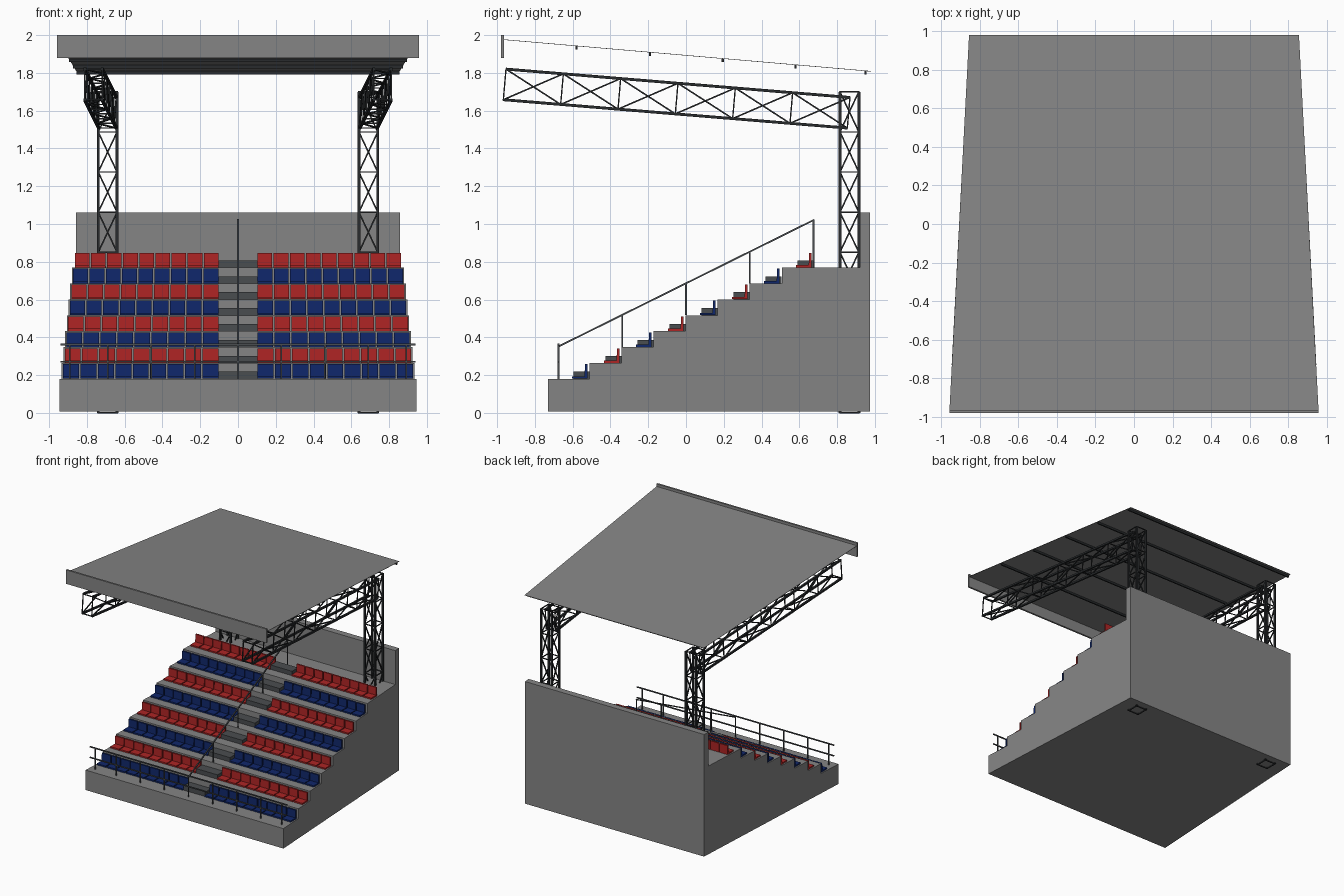
import bpy, bmesh, math
from mathutils import Vector

if "Cube" in bpy.data.objects:
    bpy.data.objects.remove(bpy.data.objects["Cube"])


def material(name, rgb):
    m = bpy.data.materials.new(name)
    m.diffuse_color = (*rgb, 1)
    m.use_nodes = True
    m.node_tree.nodes["Principled BSDF"].inputs["Base Color"].default_value = m.diffuse_color
    return m


GREY = material("concrete grey", (0.235, 0.235, 0.235))
DARK = material("dark steel", (0.021, 0.024, 0.026))
STEP = material("step grey", (0.068, 0.075, 0.08))
RED = material("seat red", (0.42, 0.018, 0.018))
BLUE = material("seat blue", (0.005, 0.02, 0.145))


def finish(bm, name, mat, recalc=True):
    if recalc:
        bmesh.ops.recalc_face_normals(bm, faces=bm.faces)
    me = bpy.data.meshes.new(name)
    bm.to_mesh(me)
    bm.free()
    me.materials.append(mat)
    ob = bpy.data.objects.new(name, me)
    bpy.context.collection.objects.link(ob)
    return ob


def prism(bm, profile, x0, x1):
    """Sweep a (y, z) profile across x; x0 and x1 are functions of y."""
    a = [bm.verts.new((x0(y), y, z)) for y, z in profile]
    b = [bm.verts.new((x1(y), y, z)) for y, z in profile]
    n = len(profile)
    bm.faces.new(a)
    bm.faces.new(b[::-1])
    for i in range(n):
        j = (i + 1) % n
        bm.faces.new((a[j], a[i], b[i], b[j]))


def box(bm, xa, xb, ya, yb, za, zb):
    prism(bm, [(ya, za), (yb, za), (yb, zb), (ya, zb)], lambda y: xa, lambda y: xb)


def bar(bm, p, q, w):
    """Square bar of width w between two points."""
    p, q = Vector(p), Vector(q)
    d = (q - p).normalized()
    ref = Vector((0, 1, 0)) if abs(d.z) > 0.9 else Vector((0, 0, 1))
    s = d.cross(ref).normalized()
    t = s.cross(d)
    h = w / 2
    ends = [[bm.verts.new(c + s * h * i + t * h * j)
             for i, j in ((-1, -1), (1, -1), (1, 1), (-1, 1))] for c in (p, q)]
    a, b = ends
    bm.faces.new(a[::-1])
    bm.faces.new(b)
    for i in range(4):
        j = (i + 1) % 4
        bm.faces.new((a[i], a[j], b[j], b[i]))


def truss(name, start, end, bays):
    """Four-chord lattice between two quads of corner points."""
    bm = bmesh.new()
    start, end = [Vector(v) for v in start], [Vector(v) for v in end]
    rings = [[s.lerp(e, k / bays) for s, e in zip(start, end)] for k in range(bays + 1)]
    for i in range(4):
        j = (i + 1) % 4
        bar(bm, start[i], end[i], 0.015)
        for k, r in enumerate(rings):
            bar(bm, r[i], r[j], 0.007)
            if k < bays:
                n = rings[k + 1]
                if k % 2:
                    bar(bm, r[i], n[j], 0.008)
                else:
                    bar(bm, r[j], n[i], 0.008)
    return finish(bm, name, DARK)


def half_width(y):
    return 0.945 - (y + 0.73) * 0.0528


ROWS = 8
DY, DZ = 0.1695, 0.0842


def riser_y(i):
    return -0.51 + DY * i


def tread_z(i):
    return 0.18 + DZ * i


# Stepped base with back wall
prof = [(-0.73, 0.008), (-0.73, tread_z(0))]
for i in range(ROWS - 1):
    prof += [(riser_y(i), tread_z(i)), (riser_y(i), tread_z(i + 1))]
prof += [(0.92, tread_z(7)), (0.92, 1.062), (0.975, 1.062), (0.975, 0.008)]
bm = bmesh.new()
prism(bm, prof, lambda y: -half_width(y), half_width)
finish(bm, "terrace_base", GREY)

# Seat rows: L-shaped seats either side of the aisle
for i in range(ROWS):
    bm = bmesh.new()
    r, z = riser_y(i), tread_z(i)
    shape = [(r - 0.093, z + 0.001), (r - 0.012, z + 0.001), (r - 0.012, z + 0.078),
             (r - 0.025, z + 0.078), (r - 0.027, z + 0.013), (r - 0.093, z + 0.013)]
    outer = half_width(r - 0.05) - 0.006
    pitch = (outer - 0.1) / 9
    for side in (-1, 1):
        for k in range(9):
            c = side * (0.1 + pitch * (k + 0.5))
            h = pitch / 2 - 0.004
            prism(bm, shape, lambda y: c - h, lambda y: c + h)
    finish(bm, f"seat_row_{i + 1}", RED if i % 2 else BLUE)

# Aisle steps
bm = bmesh.new()
for i in range(ROWS):
    r, z = riser_y(i), tread_z(i)
    box(bm, -0.102, 0.102, r - 0.085, r - 0.002, z, z + 0.038)
finish(bm, "aisle_steps", STEP)

# Front guard rail
bm = bmesh.new()
for z in (0.27, 0.362):
    bar(bm, (-0.94, -0.675, z), (0.94, -0.675, z), 0.009)
for x in (0, 0.23, 0.46, 0.69, 0.89):
    for s in ((-1, 1) if x else (1,)):
        bar(bm, (s * x, -0.675, 0.18), (s * x, -0.675, 0.362), 0.008)
finish(bm, "front_rail", STEP)

# Sloping aisle handrail
bm = bmesh.new()
bar(bm, (0, -0.678, 0.35), (0, 0.678, 1.022), 0.009)
for k in range(5):
    y = -0.675 + 0.3375 * k
    top = 0.352 + 0.168 * k
    bar(bm, (0, y, top - 0.171 if k < 4 else 0.77), (0, y, top), 0.008)
finish(bm, "aisle_handrail", STEP)

# Masts and cantilever roof trusses on both sides
for s, tag in ((-1, "left"), (1, "right")):
    sq = [(s * 0.69 + a * 0.05, 0.865 + b * 0.05)
          for a, b in ((-1, -1), (1, -1), (1, 1), (-1, 1))]
    truss("mast_" + tag, [(x, y, 0.0) for x, y in sq], [(x, y, 1.7) for x, y in sq], 8)

    def quad(cx, y, zb, zt):
        return [(cx - 0.046, y - 0.014, zb), (cx + 0.046, y - 0.014, zb),
                (cx + 0.046, y, zt), (cx - 0.046, y, zt)]
    truss("roof_truss_" + tag, quad(s * 0.765, -0.953, 1.658, 1.82),
          quad(s * 0.69, 0.868, 1.508, 1.67), 6)

# Roof sheet, thin and tapering to the back


def roof_half(y):
    return 0.957 - (y + 0.975) * 0.0522


def roof_z(y):
    return 1.978 - (y + 0.97) * 0.0862


bm = bmesh.new()
ya, yb, t = -0.97, 0.98, 0.003
prism(bm, [(ya, roof_z(ya) - t), (yb, roof_z(yb) - t), (yb, roof_z(yb)), (ya, roof_z(ya))],
      lambda y: -roof_half(y), roof_half)
finish(bm, "roof_sheet", GREY)

# Purlins under the roof
bm = bmesh.new()
for y in (-0.58, -0.19, 0.195, 0.58, 0.95):
    w, z = roof_half(y) - 0.002, roof_z(y)
    box(bm, -w, w, y - 0.006, y + 0.006, z - 0.021, z - 0.003)
finish(bm, "roof_purlins", DARK)

# Front fascia board
bm = bmesh.new()
box(bm, -0.957, 0.957, -0.98, -0.964, 1.88, 2.0)
finish(bm, "roof_fascia", GREY)
